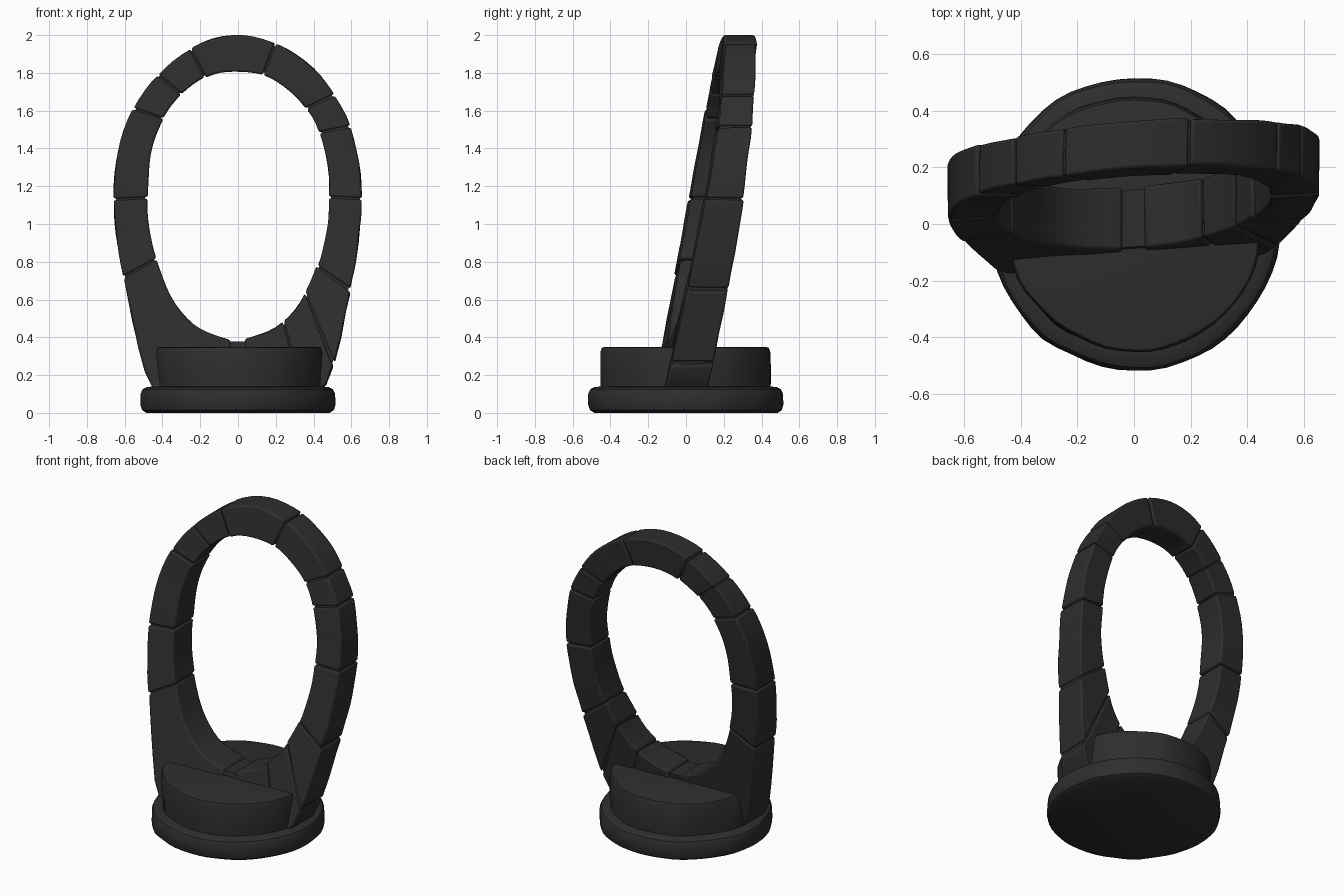
import bpy, bmesh, math, random
from mathutils import Vector, noise

random.seed(4)
cube = bpy.data.objects.get("Cube")
if cube:
    bpy.data.objects.remove(cube, do_unlink=True)

stone = bpy.data.materials.new("dark stone")
stone.use_nodes = True
colour = (0.027, 0.027, 0.027, 1)
stone.diffuse_color = colour
bsdf = stone.node_tree.nodes["Principled BSDF"]
bsdf.inputs["Base Color"].default_value = colour
bsdf.inputs["Roughness"].default_value = 0.9


def finish(name, bm, bevel=0.0):
    bmesh.ops.recalc_face_normals(bm, faces=bm.faces[:])
    mesh = bpy.data.meshes.new(name)
    bm.to_mesh(mesh)
    bm.free()
    mesh.materials.append(stone)
    obj = bpy.data.objects.new(name, mesh)
    bpy.context.collection.objects.link(obj)
    if bevel:
        mod = obj.modifiers.new("worn edges", "BEVEL")
        mod.width = bevel
        mod.segments = 2
        mod.limit_method = "ANGLE"
        mod.angle_limit = math.radians(40)
    bpy.ops.object.select_all(action="DESELECT")
    bpy.context.view_layer.objects.active = obj
    obj.select_set(True)
    bpy.ops.object.shade_smooth_by_angle(angle=math.radians(35))
    return obj


def lathe(name, profile, wobble, sides=56):
    """Closed round slab from (radius, height) pairs, with a worn edge."""
    bm = bmesh.new()
    rings = []
    for r, z in profile:
        ring = []
        for i in range(sides):
            a = math.tau * i / sides
            d = Vector((math.cos(a), math.sin(a), 0))
            rr = r + wobble * noise.noise(d * 3 + Vector((0, 0, z * 4)))
            ring.append(bm.verts.new((d.x * rr, d.y * rr, z)))
        rings.append(ring)
    for a, b in zip(rings, rings[1:]):
        for i in range(sides):
            j = (i + 1) % sides
            bm.faces.new((a[i], a[j], b[j], b[i]))
    bm.faces.new(rings[0])
    bm.faces.new(rings[-1])
    return finish(name, bm)


# Half outline of the ring: inner x, inner z, outer x, outer z
half = [
    (.04, .39, .04, .28), (.20, .45, .26, .20), (.33, .58, .46, .14),
    (.42, .78, .595, .65), (.465, .95, .64, .90), (.48, 1.14, .658, 1.13),
    (.465, 1.36, .635, 1.38), (.40, 1.55, .56, 1.60), (.29, 1.69, .42, 1.80),
    (.15, 1.785, .22, 1.945), (0, 1.81, 0, 2.0),
]
outline = half + [(-a, b, -c, d) for a, b, c, d in reversed(half[:-1])]
LAST = len(outline) - 1


def section(t):
    """Smooth inner and outer points at position t along the outline."""
    i = min(int(t), LAST - 1)
    f = t - i
    p = [outline[max(0, min(LAST, i + k))] for k in (-1, 0, 1, 2)]
    v = [0.5 * (2 * b + (c - a) * f + (2 * a - 5 * b + 4 * c - d) * f * f
                + (3 * b - a - 3 * c + d) * f ** 3) for a, b, c, d in zip(*p)]
    return Vector(v[:2]), Vector(v[2:])


def lean(p, side, thick):
    """Place an outline point on the front or back of the leaning ring."""
    h = p.y - .35
    mid = .015 + .205 * h - .027 * h * h + .07 * p.x
    return Vector((p.x, mid + side * thick * (.225 - .037 * h) / 2, p.y))


def ring_part(name, ts, inset=0.0, thick=1.0, closed=False, bevel=0.0, rough=0.0):
    bm = bmesh.new()
    rows = []
    for t in ts:
        inner, outer = section(t)
        cut = (outer - inner).normalized() * inset
        inner, outer = inner + cut, outer - cut
        row = []
        for p, side in ((inner, -1), (outer, -1), (outer, 1), (inner, 1)):
            v = lean(p, side, thick)
            row.append(bm.verts.new(v + noise.noise_vector(v * 5) * rough))
        rows.append(row)
    pairs = list(zip(rows, rows[1:]))
    if closed:
        pairs.append((rows[-1], rows[0]))
    for a, b in pairs:
        for i in range(4):
            j = (i + 1) % 4
            bm.faces.new((a[i], a[j], b[j], b[i]))
    if not closed:
        bm.faces.new(rows[0])
        bm.faces.new(rows[-1])
    return finish(name, bm, bevel)


# Round foot
lathe("base_rim", [(.485, 0), (.508, .015), (.516, .045), (.514, .1),
                   (.503, .125), (.48, .137), (.44, .14)], .012)
lathe("base_drum", [(.447, .1), (.45, .2), (.45, .32), (.442, .345), (.425, .35)], .012)

# Recessed core that closes the joints between the blocks
ring_part("ring_core", [LAST * i / 80 for i in range(81)], .013, .9, closed=True)

# Stone blocks of the ring, from the left foot over the top to the right foot
joints = [0, 1.3, 2.3, 3, 5, 6.6, 7.4, 9.1, 11.15, 12.05, 12.95, 15, 16.8, LAST]
gap = .022
for n, (a, b) in enumerate(zip(joints, joints[1:])):
    start = a + (gap if a > 0 else 0)
    end = b - (gap if b < LAST else 0)
    steps = max(3, round((b - a) * 4))
    ts = [start + (end - start) * i / steps for i in range(steps + 1)]
    ring_part(f"ring_block_{n + 1}", ts, random.uniform(-.003, .004),
              random.uniform(.96, 1.04), bevel=.01, rough=.007)
